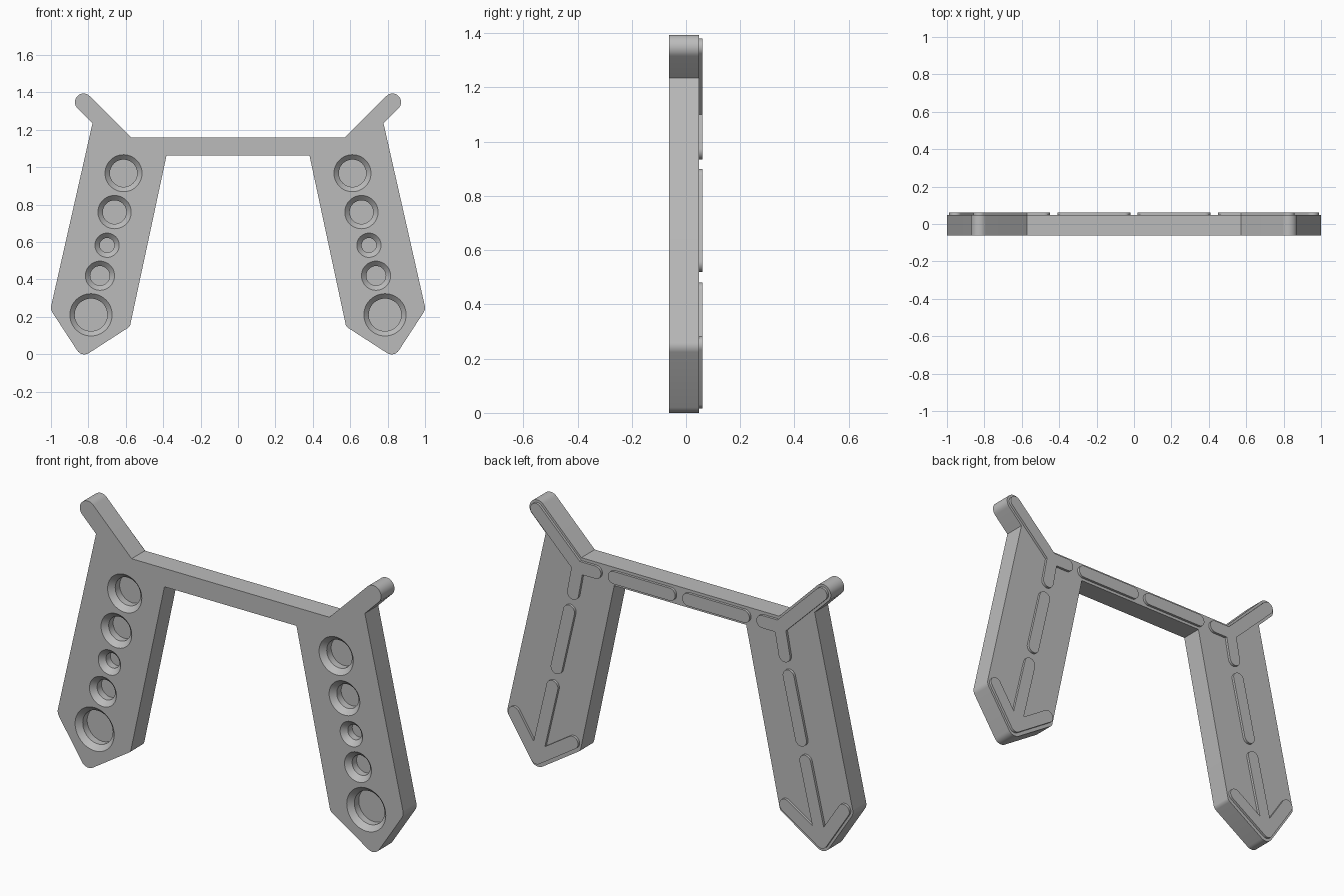
import bpy
import bmesh
from math import cos, sin, tan, pi, atan2
from mathutils import Vector

cube = bpy.data.objects.get("Cube")
if cube:
    bpy.data.objects.remove(cube, do_unlink=True)

FRONT, BACK, RIB_TOP = -0.0625, 0.048, 0.061
END_R, RIB_R = 0.046, 0.033

gray = bpy.data.materials.new("plain gray")
gray.use_nodes = True
gray.diffuse_color = (0.5, 0.5, 0.5, 1)
gray.node_tree.nodes["Principled BSDF"].inputs["Base Color"].default_value = (0.5, 0.5, 0.5, 1)


def loft(name, rings):
    """Closed solid through a series of (outline, y) sections."""
    bm = bmesh.new()
    loops = [[bm.verts.new((x, y, z)) for x, z in outline] for outline, y in rings]
    n = len(loops[0])
    for a, b in zip(loops, loops[1:]):
        for i in range(n):
            j = (i + 1) % n
            bm.faces.new((a[i], a[j], b[j], b[i]))
    bm.faces.new(loops[0])
    bm.faces.new(loops[-1])
    bmesh.ops.recalc_face_normals(bm, faces=bm.faces[:])
    mesh = bpy.data.meshes.new(name)
    bm.to_mesh(mesh)
    bm.free()
    mesh.materials.append(gray)
    obj = bpy.data.objects.new(name, mesh)
    bpy.context.collection.objects.link(obj)
    return obj


def arc(center, r, start, end, steps):
    return [(center[0] + r * cos(start + (end - start) * i / steps),
             center[1] + r * sin(start + (end - start) * i / steps)) for i in range(steps + 1)]


def fillet(prev, corner, nxt, r):
    """Arc that rounds a corner between two straight edges."""
    c = Vector(corner)
    u, v = (Vector(prev) - c).normalized(), (Vector(nxt) - c).normalized()
    half = u.angle(v) / 2
    center = c + (u + v).normalized() * (r / sin(half))
    p, q = c + u * (r / tan(half)) - center, c + v * (r / tan(half)) - center
    a, b = atan2(p.y, p.x), atan2(q.y, q.x)
    b = a + (b - a + pi) % (2 * pi) - pi
    return arc(center, r, a, b, 8)


def capsule(name, a, b):
    """Raised strip with round ends."""
    t = atan2(b[1] - a[1], b[0] - a[0])
    outline = arc(b, RIB_R, t - pi / 2, t + pi / 2, 16) + arc(a, RIB_R, t + pi / 2, t + 1.5 * pi, 16)
    return loft(name, [(outline, 0.03), (outline, RIB_TOP)])


def combine(obj, other, operation):
    mod = obj.modifiers.new("combine", 'BOOLEAN')
    mod.operation, mod.solver, mod.object = operation, 'EXACT', other
    bpy.context.view_layer.objects.active = obj
    bpy.ops.object.modifier_apply(modifier=mod.name)
    bpy.data.objects.remove(other, do_unlink=True)


# Main frame: half outline from bar top, round the arm and leg, to bar underside
arm_tip = (0.826, 1.348)
arm_base, outer, toe, inner, crotch = (0.778, 1.235), (1.003, 0.24), (0.835, -0.018), (0.578, 0.148), (0.382, 1.064)
half = [(0.572, 1.16)]
half += arc(arm_tip, END_R, 0.75 * pi, -0.25 * pi, 20)
half += [arm_base]
half += fillet(arm_base, outer, toe, END_R)
half += fillet(outer, toe, inner, END_R)
half += fillet(toe, inner, crotch, 0.03)
half += [crotch]
outline = half + [(-x, z) for x, z in reversed(half)]
frame = loft("frame", [(outline, FRONT), (outline, BACK)])

# Blind chamfered holes down each leg: x, z, rim radius
holes = [(0.612, 0.968, 0.099), (0.66, 0.76, 0.089), (0.70, 0.583, 0.065),
         (0.738, 0.42, 0.078), (0.786, 0.211, 0.113)]
CHAMFER = 0.026
for side in (1, -1):
    for x, z, r in holes:
        sections = [(r + 0.01, FRONT - 0.01), (r - CHAMFER, FRONT + CHAMFER), (r - CHAMFER, 0.0)]
        cutter = loft("hole_cutter", [(arc((side * x, z), rad, 0, 2 * pi * 47 / 48, 47), y)
                                      for rad, y in sections])
        combine(frame, cutter, 'DIFFERENCE')


# Raised strips on the back
def on_leg(z):
    return (0.612 + (0.968 - z) * 0.23, z)


joint = (0.585, 1.112)
toe_center = (0.825, 0.05)
strips = {
    "bar_strip": [((0.053, 1.112), (0.377, 1.112))],
    "shoulder_strip": [(joint, arm_tip), (joint, (0.483, 1.112)), (joint, on_leg(0.968))],
    "leg_strip": [(on_leg(0.867), on_leg(0.553))],
    "arrow_strip": [(on_leg(0.447), toe_center), (toe_center, (0.955, 0.25)), (toe_center, (0.615, 0.186))],
}
parts = [frame]
for side, label in ((1, "left"), (-1, "right")):
    for name, segments in strips.items():
        pieces = [capsule(f"{label}_{name}", (side * a[0], a[1]), (side * b[0], b[1])) for a, b in segments]
        for extra in pieces[1:]:
            combine(pieces[0], extra, 'UNION')
        parts.append(pieces[0])

# Smooth the rounded ends, keep the edges sharp
bpy.ops.object.select_all(action='DESELECT')
for obj in parts:
    obj.select_set(True)
bpy.context.view_layer.objects.active = frame
bpy.ops.object.shade_smooth_by_angle(angle=pi / 6)
